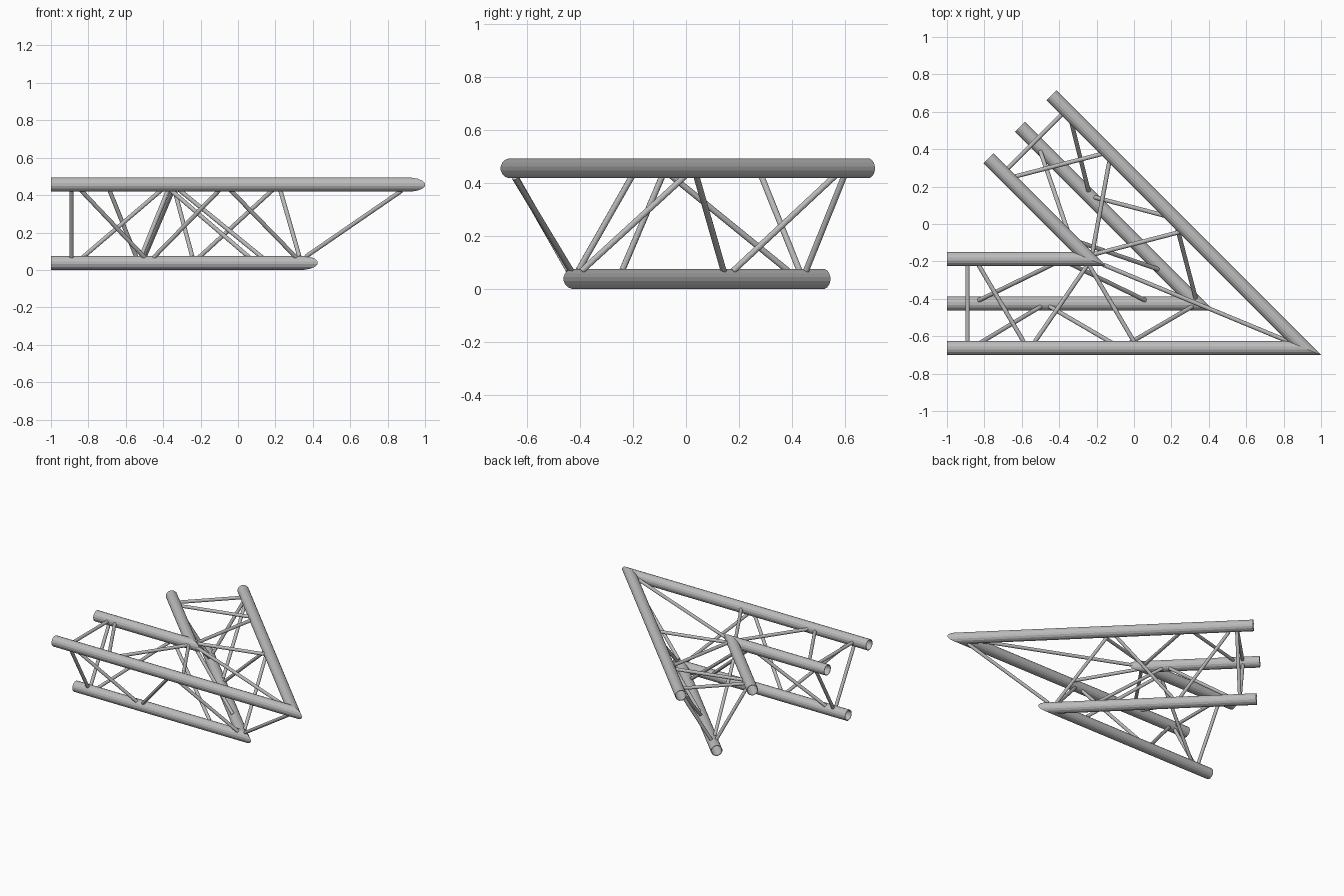
import bpy, bmesh, math
from mathutils import Vector, Matrix

cube = bpy.data.objects.get("Cube")
if cube:
    bpy.data.objects.remove(cube, do_unlink=True)

metal = bpy.data.materials.new("brushed_grey_metal")
metal.use_nodes = True
GREY = (0.5, 0.5, 0.5, 1)
metal.diffuse_color = GREY
metal.node_tree.nodes["Principled BSDF"].inputs["Base Color"].default_value = GREY

R, WALL, ROD = 0.038, 0.004, 0.0115      # chord radius, chord wall, brace radius
END = -1.0                               # open end of the first leg
ANGLE = math.radians(157.5)              # direction of the mitre line in plan
SLOPE = 1 / math.tan(ANGLE)

# Chord axes: mitre corner (x, y, z)
CORNER = Vector((0.91, -0.663, 0.456))
CHORDS = {
    "outer": CORNER,
    "lower": Vector((0.336, -0.425, R)),
    "inner": Vector((-0.239, -0.187, 0.456)),
}

# Reflection across the vertical mitre plane gives the second leg
c, s = math.cos(2 * ANGLE), math.sin(2 * ANGLE)
FLIP = Matrix(((c, s, 0, 0), (s, -c, 0, 0), (0, 0, 1, 0), (0, 0, 0, 1)))
MIRROR = Matrix.Translation(CORNER) @ FLIP @ Matrix.Translation(-CORNER)


def finish(bm, name, mirrored=False):
    bmesh.ops.recalc_face_normals(bm, faces=bm.faces)
    if mirrored:
        bmesh.ops.transform(bm, matrix=MIRROR, verts=bm.verts)
        bmesh.ops.reverse_faces(bm, faces=bm.faces)
    mesh = bpy.data.meshes.new(name)
    bm.to_mesh(mesh)
    bm.free()
    mesh.materials.append(metal)
    obj = bpy.data.objects.new(name, mesh)
    bpy.context.collection.objects.link(obj)


def chord(name, corner, mirrored, sides=16):
    """Hollow tube with a square open end and a mitred end."""
    bm = bmesh.new()
    rings = []
    for radius, at_mitre in ((R, True), (R, False), (R - WALL, False), (R - WALL, True)):
        ring = []
        for i in range(sides):
            a = 2 * math.pi * (i + 0.5) / sides
            dy, dz = radius * math.cos(a), radius * math.sin(a)
            x = corner.x + dy * SLOPE if at_mitre else END
            ring.append(bm.verts.new((x, corner.y + dy, corner.z + dz)))
        rings.append(ring)
    for n in range(4):
        a, b = rings[n], rings[(n + 1) % 4]
        for i in range(sides):
            j = (i + 1) % sides
            bm.faces.new((a[i], a[j], b[j], b[i]))
    finish(bm, name, mirrored)


def rod(name, p, q, mirrored=False):
    bm = bmesh.new()
    d = q - p
    turn = Matrix.Translation((p + q) / 2) @ d.to_track_quat("Z", "Y").to_matrix().to_4x4()
    bmesh.ops.create_cone(bm, cap_ends=True, segments=12, radius1=ROD, radius2=ROD,
                          depth=d.length, matrix=turn)
    finish(bm, name, mirrored)


def brace_ends(from_chord, x1, to_chord, x2):
    """Points just under the facing surfaces of two chords."""
    a, b = CHORDS[from_chord], CHORDS[to_chord]
    step = Vector((0, b.y - a.y, b.z - a.z)).normalized() * (R - WALL)
    return Vector((x1, a.y, a.z)) + step, Vector((x2, b.y, b.z)) - step


BRACES = [
    # end frame
    ("outer", -0.89, "inner", -0.89),
    ("outer", -0.89, "lower", -0.89),
    ("inner", -0.89, "lower", -0.89),
    # top face zigzag
    ("inner", -0.83, "outer", -0.59),
    ("outer", -0.53, "inner", -0.25),
    ("inner", -0.24, "outer", 0.0),
    # outer sloping face
    ("outer", -0.84, "lower", -0.50),
    ("lower", -0.45, "outer", -0.10),
    ("outer", -0.04, "lower", 0.31),
    # inner sloping face
    ("lower", -0.83, "inner", -0.41),
    ("inner", -0.36, "lower", 0.06),
]

# Both legs
for leg, mirrored in (("front_leg", False), ("back_leg", True)):
    for key, corner in CHORDS.items():
        chord(f"{leg}_{key}_chord", corner, mirrored)
    for n, spec in enumerate(BRACES, 1):
        p, q = brace_ends(*spec)
        rod(f"{leg}_brace_{n}", p, q, mirrored)

# Corner braces lying in the mitre plane
along = Vector((math.cos(ANGLE), math.sin(ANGLE), 0))
rod("corner_top_brace", CORNER + along * 0.09, CHORDS["inner"] - along * 0.08)
rod("corner_sloping_brace",
    CORNER + along * 0.04 - Vector((0, 0, R - WALL)),
    CHORDS["lower"] - along * 0.03 + Vector((0, 0, R - WALL)))
